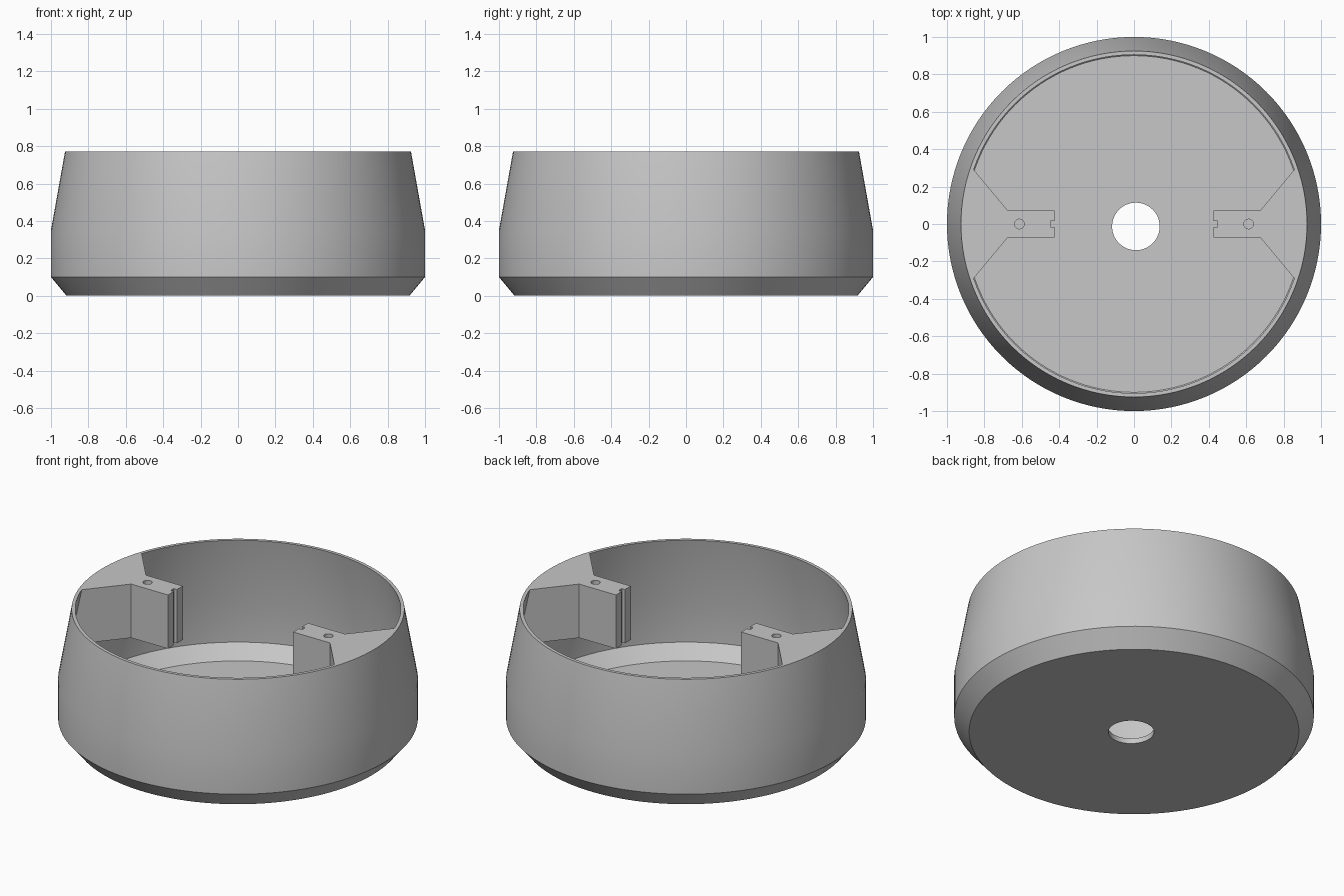
import bpy, bmesh, math

if "Cube" in bpy.data.objects:
    bpy.data.objects.remove(bpy.data.objects["Cube"])

grey = bpy.data.materials.new("light grey")
grey.use_nodes = True
colour = (0.57, 0.57, 0.57, 1)
grey.diffuse_color = colour
grey.node_tree.nodes["Principled BSDF"].inputs["Base Color"].default_value = colour

TOP, BRACKET_BOTTOM = 0.77, 0.44


def finish(bm, name):
    bmesh.ops.recalc_face_normals(bm, faces=bm.faces)
    mesh = bpy.data.meshes.new(name)
    bm.to_mesh(mesh)
    bm.free()
    mesh.materials.append(grey)
    obj = bpy.data.objects.new(name, mesh)
    bpy.context.collection.objects.link(obj)
    bpy.ops.object.select_all(action='DESELECT')
    obj.select_set(True)
    bpy.context.view_layer.objects.active = obj
    bpy.ops.object.shade_smooth_by_angle(angle=math.radians(30))
    return obj


def circle(r, z, n, cx=0, cy=0):
    return [(cx + r * math.cos(2 * math.pi * i / n),
             cy + r * math.sin(2 * math.pi * i / n), z) for i in range(n)]


def bridge(bm, a, b):
    n = len(a)
    for i in range(n):
        bm.faces.new((a[i], a[(i + 1) % n], b[(i + 1) % n], b[i]))


# Bowl: closed wall section turned around, with a slightly off-centre floor hole
N = 128
HOLE = (0.127, 0.01, -0.013)
section = [(0.917, 0), (1, 0.10), (1, 0.35), (0.925, TOP),
           (0.905, TOP), (0.98, 0.35), (0.98, 0.11), (0.90, 0.032)]
bm = bmesh.new()
loops = [circle(HOLE[0], 0, N, *HOLE[1:])]
loops += [circle(r, z, N) for r, z in section]
loops += [circle(HOLE[0], 0.032, N, *HOLE[1:])]
rings = [[bm.verts.new(p) for p in loop] for loop in loops]
for i, ring in enumerate(rings):
    bridge(bm, ring, rings[(i + 1) % len(rings)])
finish(bm, "bowl")


def bracket_outline(z, wall):
    """Notched tongue that flares out to meet the wall at the given radius."""
    px, py, dx, dy = 0.675, 0.072, 0.185, 0.222
    a, b, c = dx * dx + dy * dy, px * dx + py * dy, px * px + py * py - wall * wall
    t = (-b + math.sqrt(b * b - a * c)) / a
    end = math.atan2(py + t * dy, px + t * dx)
    half = [(0.447, 0.016), (0.425, 0.016), (0.425, py), (px, py)]
    arc = [(wall * math.cos(end * k / 8), wall * math.sin(end * k / 8))
           for k in range(8, -9, -1)]
    points = half + arc + [(x, -y) for x, y in reversed(half)]
    return [(x, y, z) for x, y in points]


# Screw brackets: flush with the rim, each with a notch and a screw hole
def bracket(name, side):
    bm = bmesh.new()
    levels = []
    for z, wall in ((BRACKET_BOTTOM, 0.965), (TOP, 0.906)):
        outer = [bm.verts.new((side * x, side * y, h)) for x, y, h in bracket_outline(z, wall)]
        hole = [bm.verts.new(p) for p in circle(0.026, z, 24, side * 0.613, 0)]
        edges = [bm.edges.new((loop[i - 1], loop[i]))
                 for loop in (outer, hole) for i in range(len(loop))]
        bmesh.ops.triangle_fill(bm, edges=edges, use_beauty=True, normal=(0, 0, 1))
        levels.append((outer, hole))
    for low, high in zip(*levels):
        bridge(bm, low, high)
    finish(bm, name)


bracket("left_bracket", 1)
bracket("right_bracket", -1)
